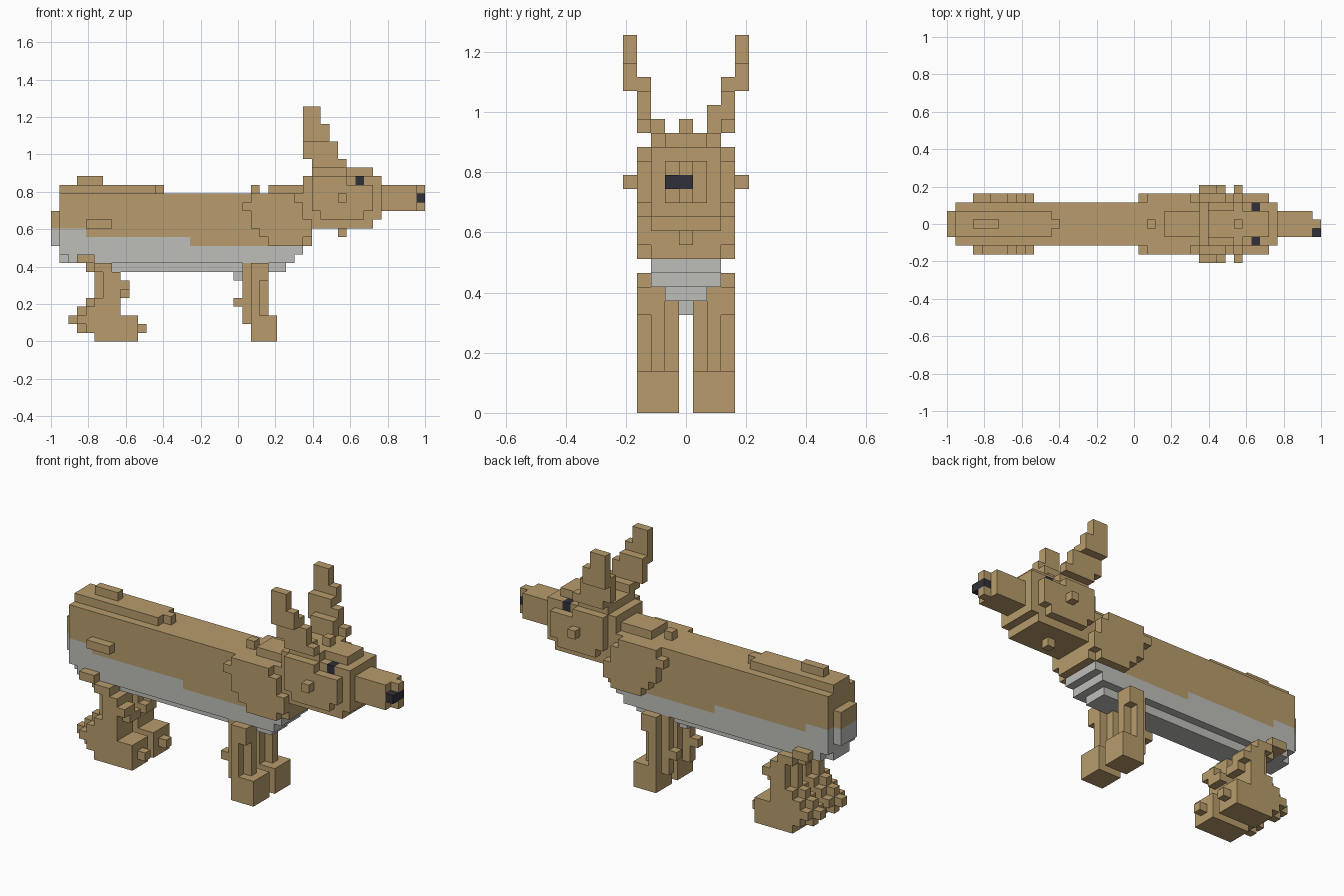
import bpy, bmesh

V = 2 / 43                      # size of one block
TAN, GREY, DARK = 0, 1, 2

if "Cube" in bpy.data.objects:
    bpy.data.objects.remove(bpy.data.objects["Cube"], do_unlink=True)


def material(name, rgb):
    m = bpy.data.materials.new(name)
    m.use_nodes = True
    m.diffuse_color = (*rgb, 1)
    m.node_tree.nodes["Principled BSDF"].inputs["Base Color"].default_value = (*rgb, 1)
    return m


MATS = [material("tan_fur", (0.479, 0.332, 0.150)),
        material("pale_grey_belly", (0.515, 0.515, 0.49)),
        material("dark_eye_and_nose", (0.030, 0.030, 0.042))]

cells = {}                      # (x, y, z) block -> (part, colour)


def fill(part, x, y, z, colour=TAN):
    """Fill blocks: x and z are (start, end); y is (first, last) about the centre line."""
    for i in range(*x):
        for j in range(y[0], y[1] + 1):
            for k in range(*z):
                cells[i, j, k] = (part, colour)


def both(part, x, y, z, colour=TAN):
    """Fill the same blocks on both sides."""
    fill(part, x, y, z, colour)
    fill(part, x, (-y[1], -y[0]), z, colour)


def fur_colour(x, z):
    """Belly line rises in steps toward the tail."""
    line = 13 if x < 4 else 12 if x < 16 else 11
    return GREY if z < line else TAN


# Torso: rump, trunk, chest and belly keel
fill("body", (0, 1), (-1, 1), (11, 15))
fill("body", (1, 30), (-2, 2), (11, 17))
fill("body", (1, 29), (-2, 2), (10, 11))
fill("body", (2, 28), (-2, 2), (9, 10))
fill("body", (1, 2), (-1, 1), (9, 11))
fill("body", (7, 27), (-1, 1), (8, 9))
fill("body", (21, 22), (0, 0), (7, 8))
for key, (part, colour) in list(cells.items()):
    cells[key] = (part, fur_colour(key[0], key[2]))

# Raised back ridge and small tufts
fill("back_ridge", (1, 12), (-1, 1), (17, 18))
fill("back_ridge", (12, 13), (0, 0), (17, 18))
fill("back_ridge", (3, 6), (0, 0), (18, 19))
fill("back_ridge", (23, 24), (0, 0), (17, 18))
fill("flank_tuft", (4, 7), (-3, -3), (13, 14))

# Shoulder pads
for x, z in (((22, 29), (15, 16)), ((23, 29), (14, 15)), ((23, 30), (13, 14)),
             ((24, 30), (12, 13)), ((25, 29), (11, 12)), ((23, 28), (16, 17))):
    both("shoulder_pads", x, (3, 3), z)

# Neck
fill("neck", (25, 30), (-1, 1), (17, 18))
fill("neck", (29, 30), (-2, 2), (17, 19))

# Head
fill("head", (30, 37), (-2, 2), (13, 19))
fill("head", (30, 34), (-2, 2), (19, 20))
fill("head", (34, 37), (-1, 1), (19, 20))
fill("head", (37, 38), (-2, 2), (14, 19))
both("head", (30, 37), (3, 3), (15, 18))
both("head", (30, 34), (3, 3), (18, 19))
both("head", (31, 36), (3, 3), (14, 15))
both("head", (33, 34), (4, 4), (16, 17))       # cheek knobs
fill("head", (33, 34), (0, 0), (12, 13))       # chin knob
fill("head", (33, 34), (0, 0), (20, 21))       # crown knob
both("eyes", (35, 36), (2, 2), (18, 19), DARK)

# Snout and nose
fill("snout", (38, 42), (-1, 1), (15, 18))
fill("snout", (42, 43), (0, 0), (15, 18))
fill("nose", (42, 43), (-1, 0), (16, 17), DARK)

# Ears, stepping outward as they rise
both("ears", (30, 33), (2, 2), (20, 21))
fill("ears", (30, 33), (2, 2), (21, 22))
both("ears", (30, 34), (3, 3), (20, 21))
both("ears", (29, 33), (3, 3), (21, 23))
both("ears", (29, 32), (3, 3), (23, 24))
both("ears", (29, 32), (4, 4), (23, 25))
both("ears", (29, 31), (4, 4), (25, 27))

# Front legs: square paws under three columns, the middle one deeper
both("front_legs", (23, 26), (1, 3), (0, 3))
both("front_legs", (23, 24), (1, 3), (3, 9))
both("front_legs", (22, 25), (2, 2), (3, 9))
both("front_legs", (22, 23), (2, 2), (2, 3))
both("front_legs", (21, 22), (2, 2), (4, 5))
both("front_legs", (24, 25), (3, 3), (7, 9))

# Hind legs: x extent of each layer from the sole up
HIND = ((5, 10), (3, 11), (2, 10), (3, 8), (4, 8), (5, 9), (5, 9), (5, 8), (4, 7), (3, 5))
for z, (x0, x1) in enumerate(HIND):
    trim = 1 if 1 <= z <= 8 else 0
    both("hind_legs", (x0, x1), (2, 2), (z, z + 1))
    both("hind_legs", (x0 + trim, x1 - (z in (1, 5))), (3, 3), (z, z + 1))
    if z < 9:
        both("hind_legs", (x0 + trim, x1 - (z in (1, 6))), (1, 1), (z, z + 1))

# The six sides of a block: direction and corner offsets
SIDES = []
for axis in range(3):
    for s in (0, 1):
        loop = [(0, 0), (1, 0), (1, 1), (0, 1)]
        if s == 0:
            loop.reverse()
        corners = []
        for a, b in loop:
            c = [0, 0, 0]
            c[axis], c[(axis + 1) % 3], c[(axis + 2) % 3] = s, a, b
            corners.append(c)
        d = [0, 0, 0]
        d[axis] = 2 * s - 1
        SIDES.append((d, corners))


def build(part):
    """Make one object from the exposed sides of a part's blocks."""
    bm = bmesh.new()
    verts = {}
    for (x, y, z), (name, colour) in cells.items():
        if name != part:
            continue
        for d, corners in SIDES:
            if (x + d[0], y + d[1], z + d[2]) in cells:
                continue
            ring = []
            for c in corners:
                p = (x + c[0], y + c[1], z + c[2])
                if p not in verts:
                    verts[p] = bm.verts.new((p[0] * V - 1, (p[1] - 0.5) * V, p[2] * V))
                ring.append(verts[p])
            bm.faces.new(ring).material_index = colour
    # Merge flat areas of one colour
    bmesh.ops.dissolve_limit(bm, angle_limit=0.01, verts=bm.verts[:],
                             edges=bm.edges[:], delimit={'MATERIAL'})
    mesh = bpy.data.meshes.new(part)
    bm.to_mesh(mesh)
    bm.free()
    for m in MATS:
        mesh.materials.append(m)
    bpy.context.collection.objects.link(bpy.data.objects.new(part, mesh))


for part in dict.fromkeys(name for name, _ in cells.values()):
    build(part)
